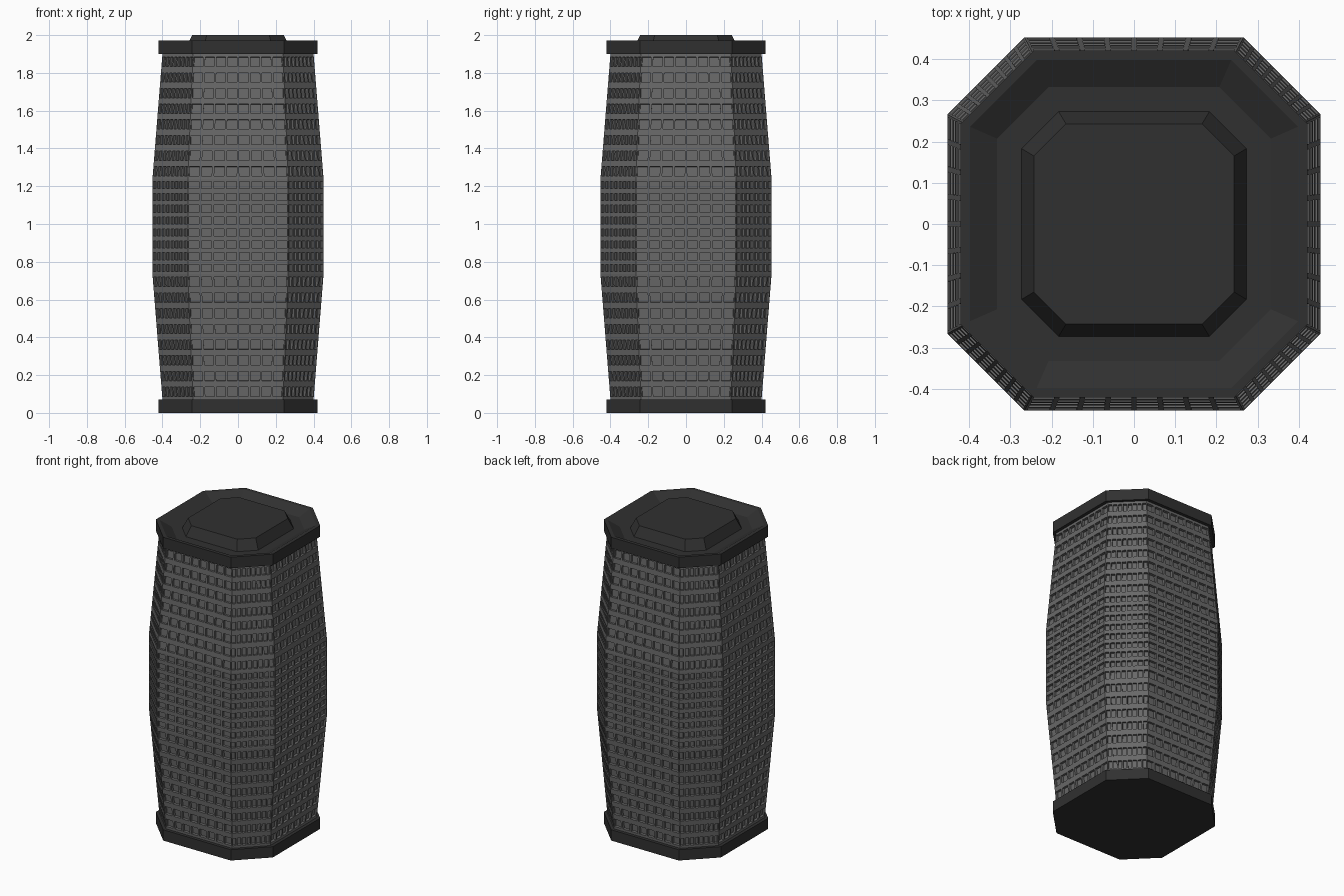
import bpy
import bmesh
from mathutils import Vector

old = bpy.data.objects.get("Cube")
if old:
    bpy.data.objects.remove(old, do_unlink=True)


def make_material(name, value):
    mat = bpy.data.materials.new(name)
    color = (value, value, value, 1)
    mat.diffuse_color = color
    mat.use_nodes = True
    bsdf = mat.node_tree.nodes["Principled BSDF"]
    bsdf.inputs["Base Color"].default_value = color
    bsdf.inputs["Roughness"].default_value = 0.8
    return mat


concrete = make_material("grey concrete", 0.14)
dark = make_material("dark slab", 0.03)


def octagon(half, corner, z):
    """Chamfered square, counter-clockwise, starting with the front side."""
    points = []
    x, y = (-corner, -half), (corner, -half)
    for _ in range(4):
        points += [Vector((*x, z)), Vector((*y, z))]
        x, y = (-x[1], x[0]), (-y[1], y[0])
    return points


def finish(name, bm, mat):
    bmesh.ops.remove_doubles(bm, verts=bm.verts, dist=0.0001)
    mesh = bpy.data.meshes.new(name)
    bm.to_mesh(mesh)
    bm.free()
    mesh.materials.append(mat)
    obj = bpy.data.objects.new(name, mesh)
    bpy.context.collection.objects.link(obj)
    return obj


def stacked(name, rings, mat):
    """Closed solid lofted through octagonal rings (half, corner, z)."""
    bm = bmesh.new()
    loops = [[bm.verts.new(p) for p in octagon(*r)] for r in rings]
    for low, high in zip(loops, loops[1:]):
        for i in range(8):
            j = (i + 1) % 8
            bm.faces.new((low[i], low[j], high[j], high[i]))
    bm.faces.new(loops[0][::-1])
    bm.faces.new(loops[-1])
    return finish(name, bm, mat)


def add_window(bm, quad, side, depth):
    """One wall cell with a recessed window; quad is seen from outside."""
    a, b, c, d = quad

    def at(u, v):
        return a.lerp(b, u).lerp(d.lerp(c, u), v)

    inward = (b - a).cross(d - a).normalized() * -depth
    hole = [at(side, 0.2), at(1 - side, 0.2), at(1 - side, 0.8), at(side, 0.8)]
    rings = [[bm.verts.new(p) for p in ring]
             for ring in (quad, hole, [p + inward for p in hole])]
    for outer, inner in zip(rings, rings[1:]):
        for i in range(4):
            j = (i + 1) % 4
            bm.faces.new((outer[i], outer[j], inner[j], inner[i]))
    bm.faces.new(rings[-1])


# Bulging tower wall: three bands, each side an even grid of windows
GRID = 8
levels = [(0.4, 0.238, 0.07), (0.453, 0.266, 0.735),
          (0.453, 0.266, 1.238), (0.4, 0.238, 1.9)]
bm = bmesh.new()
for low, high in zip(levels, levels[1:]):
    bottom, top = octagon(*low), octagon(*high)
    for s in range(8):
        e = (s + 1) % 8

        def spot(col, row):
            u, v = col / GRID, row / GRID
            return bottom[s].lerp(bottom[e], u).lerp(top[s].lerp(top[e], u), v)

        side = 0.1 if s % 2 == 0 else 0.15
        for col in range(GRID):
            for row in range(GRID):
                quad = [spot(col, row), spot(col + 1, row),
                        spot(col + 1, row + 1), spot(col, row + 1)]
                add_window(bm, quad, side, 0.016)
finish("tower_wall", bm, concrete)

# Base slab
stacked("base_slab", [(0.421, 0.243, 0), (0.421, 0.243, 0.07)], dark)

# Roof slab: rim, sunken gutter and raised central block
stacked("roof_slab", [
    (0.421, 0.243, 1.9), (0.421, 0.243, 1.972), (0.398, 0.236, 1.972),
    (0.332, 0.207, 1.935), (0.273, 0.183, 1.935), (0.243, 0.165, 2.0),
], dark)
